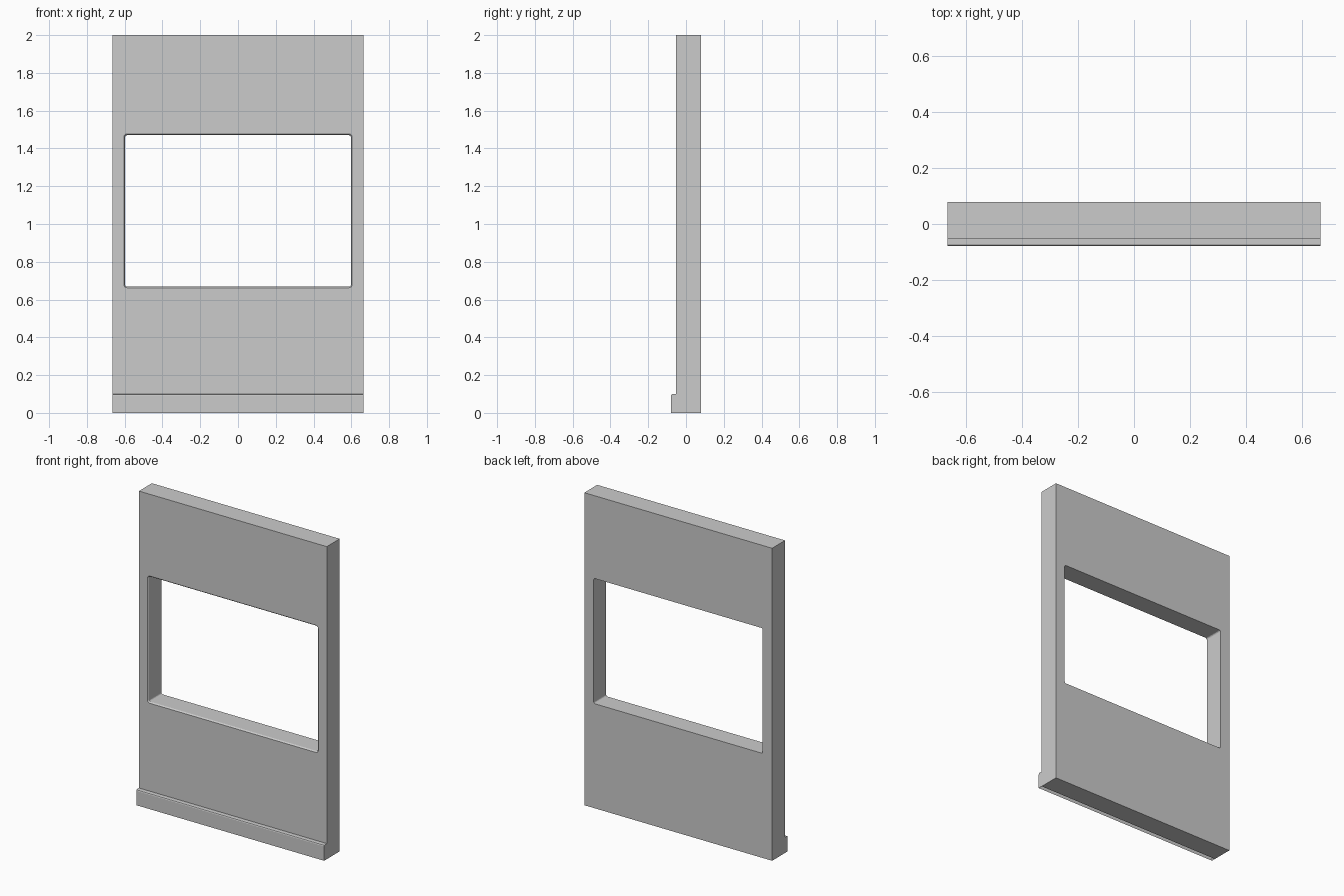
import bpy, bmesh, math

if "Cube" in bpy.data.objects:
    bpy.data.objects.remove(bpy.data.objects["Cube"])

W = 0.665              # half width
Y_FRONT, Y_BACK = -0.052, 0.079


def make_object(name, bm):
    bmesh.ops.recalc_face_normals(bm, faces=bm.faces)
    mesh = bpy.data.meshes.new(name)
    bm.to_mesh(mesh)
    bm.free()
    obj = bpy.data.objects.new(name, mesh)
    bpy.context.collection.objects.link(obj)
    return obj


def rounded_rect(hw, z0, z1, r, steps=4):
    pts = []
    corners = [(hw - r, z1 - r), (r - hw, z1 - r), (r - hw, z0 + r), (hw - r, z0 + r)]
    for k, (cx, cz) in enumerate(corners):
        for i in range(steps + 1):
            a = math.pi / 2 * (k + i / steps)
            pts.append((cx + r * math.cos(a), cz + r * math.sin(a)))
    return pts


# wall panel
bm = bmesh.new()
bmesh.ops.create_cube(bm, size=1)
for v in bm.verts:
    v.co = (v.co.x * 2 * W, (Y_FRONT + Y_BACK) / 2 + v.co.y * (Y_BACK - Y_FRONT), v.co.z * 2 + 1)
wall = make_object("wall_panel", bm)

# window cutter: rounded opening, with its front edge eased outward
bm = bmesh.new()
rings = []
for y, grow in [(-0.15, 0.008), (Y_FRONT - 0.001, 0.008), (Y_FRONT + 0.002, 0.004),
                (Y_FRONT + 0.008, 0.0), (0.15, 0.0)]:
    loop = rounded_rect(0.598 + grow, 0.669 - grow, 1.47 + grow, 0.01 + grow)
    rings.append([bm.verts.new((x, y, z)) for x, z in loop])
for a, b in zip(rings, rings[1:]):
    for i in range(len(a)):
        j = (i + 1) % len(a)
        bm.faces.new((a[i], a[j], b[j], b[i]))
bm.faces.new(rings[0])
bm.faces.new(rings[-1])
cutter = make_object("window_cutter", bm)
cutter.hide_render = True
cutter.hide_set(True)

cut = wall.modifiers.new("window_opening", 'BOOLEAN')
cut.operation = 'DIFFERENCE'
cut.solver = 'EXACT'
cut.object = cutter

# baseboard: profile with eased top edge, capped ends, open underneath
profile = [(-0.079, 0), (-0.079, 0.092), (-0.0767, 0.0977), (-0.071, 0.1), (Y_FRONT, 0.1), (Y_FRONT, 0)]
bm = bmesh.new()
left, right = ([bm.verts.new((x, y, z)) for y, z in profile] for x in (-W, W))
for i in range(len(profile) - 1):
    bm.faces.new((left[i], right[i], right[i + 1], left[i + 1]))
bm.faces.new(left)
bm.faces.new(right)
make_object("baseboard", bm)
